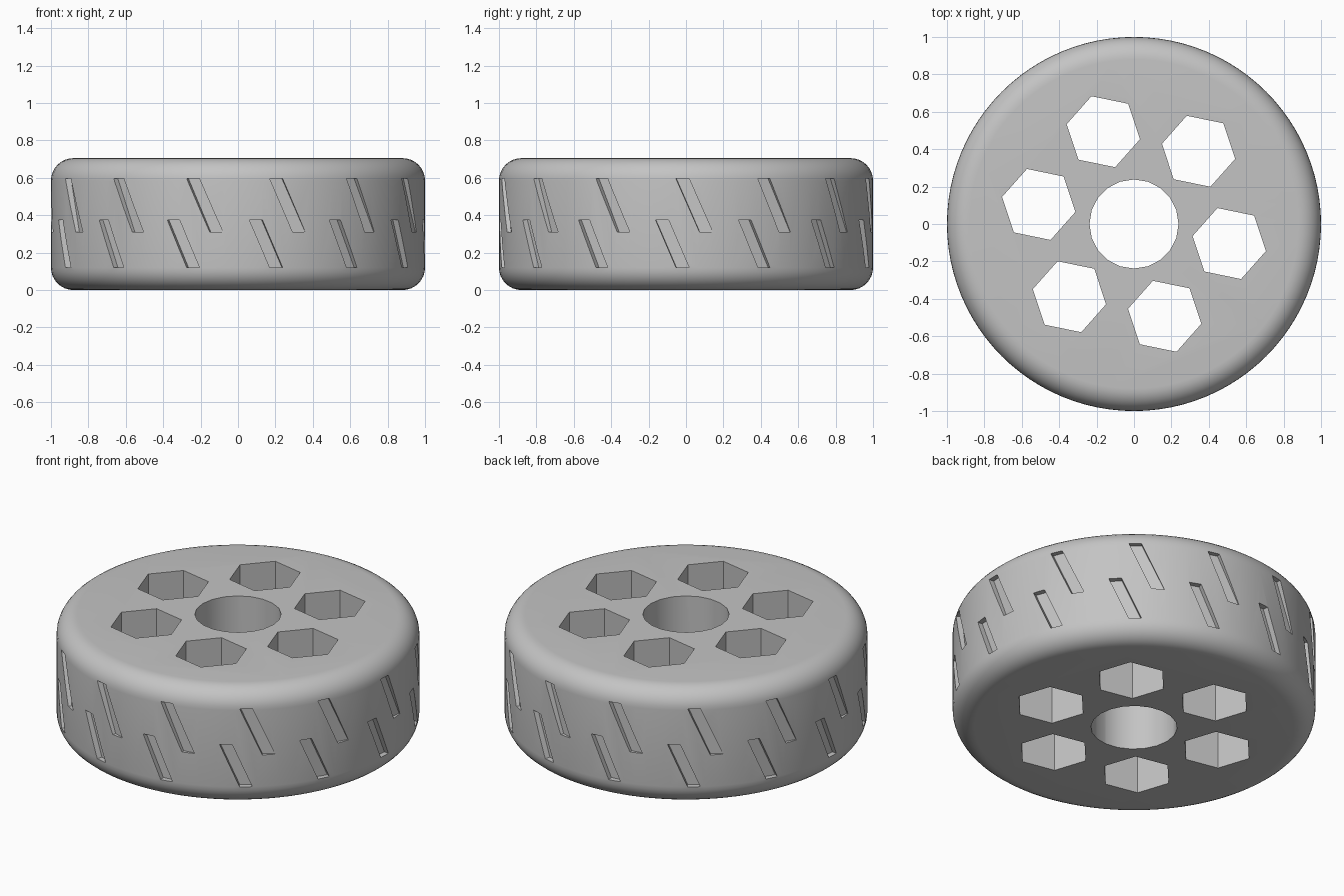
import bpy, bmesh, math
from mathutils import Vector, Matrix

HEIGHT = 0.705
cube = bpy.data.objects.get("Cube")
if cube:
    bpy.data.objects.remove(cube, do_unlink=True)

grey = bpy.data.materials.new("plain grey")
grey.use_nodes = True
colour = (0.55, 0.55, 0.55, 1)
grey.diffuse_color = colour
grey.node_tree.nodes["Principled BSDF"].inputs["Base Color"].default_value = colour


def make_object(name, bm):
    bmesh.ops.recalc_face_normals(bm, faces=bm.faces)
    mesh = bpy.data.meshes.new(name)
    bm.to_mesh(mesh)
    bm.free()
    mesh.materials.append(grey)
    obj = bpy.data.objects.new(name, mesh)
    bpy.context.collection.objects.link(obj)
    return obj


def prism(bm, loop, offset):
    """Closed prism from a flat loop swept along an offset."""
    low = [bm.verts.new(p) for p in loop]
    high = [bm.verts.new(Vector(p) + Vector(offset)) for p in loop]
    bm.faces.new(low)
    bm.faces.new(high)
    for i in range(len(low)):
        j = (i + 1) % len(low)
        bm.faces.new((low[i], low[j], high[j], high[i]))


def polygon(sides, radius, centre=(0, 0), turn=0.0, z=0.0):
    angles = [turn + math.tau * i / sides for i in range(sides)]
    return [(centre[0] + radius * math.cos(a), centre[1] + radius * math.sin(a), z)
            for a in angles]


# Wheel body with rounded rims
body = bmesh.new()
prism(body, polygon(96, 1.0), (0, 0, HEIGHT))
wheel = make_object("wheel", body)
rim = wheel.modifiers.new("rounded rim", "BEVEL")
rim.width = 0.12
rim.segments = 8
rim.limit_method = "ANGLE"

# Axle bore and six hexagonal holes
cut = bmesh.new()
through = (0, 0, HEIGHT + 0.4)
prism(cut, polygon(20, 0.238, z=-0.2), through)
for i in range(6):
    a = math.radians(-11.6 + 60 * i)
    centre = (0.52 * math.cos(a), 0.52 * math.sin(a))
    prism(cut, polygon(6, 0.2, centre, math.radians(-11.6), -0.2), through)

# Two rows of slanted tread slots: left edge at top, left edge at bottom, z range
rows = [(-0.078, 0.032, 0.12, 0.375), (0.032, 0.157, 0.31, 0.595)]
width, floor, count = 0.07, 0.967, 14
for i in range(count):
    turn = Matrix.Rotation(math.radians(-4.9) + math.tau * i / count, 3, "Z")
    for top, bottom, z0, z1 in rows:
        loop = [(floor, bottom, z0), (floor, bottom + width, z0),
                (floor, top + width, z1), (floor, top, z1)]
        prism(cut, [turn @ Vector(p) for p in loop], turn @ Vector((0.2, 0, 0)))
cutter = make_object("hole_cutter", cut)
cutter.hide_render = True

holes = wheel.modifiers.new("holes", "BOOLEAN")
holes.operation = "DIFFERENCE"
holes.solver = "EXACT"
holes.object = cutter

# Apply the modifiers and shade the curved faces smoothly
bpy.ops.object.select_all(action="DESELECT")
wheel.select_set(True)
bpy.context.view_layer.objects.active = wheel
for name in [m.name for m in wheel.modifiers]:
    bpy.ops.object.modifier_apply(modifier=name)
bpy.data.objects.remove(cutter, do_unlink=True)
bpy.ops.object.shade_smooth_by_angle(angle=math.radians(30))
